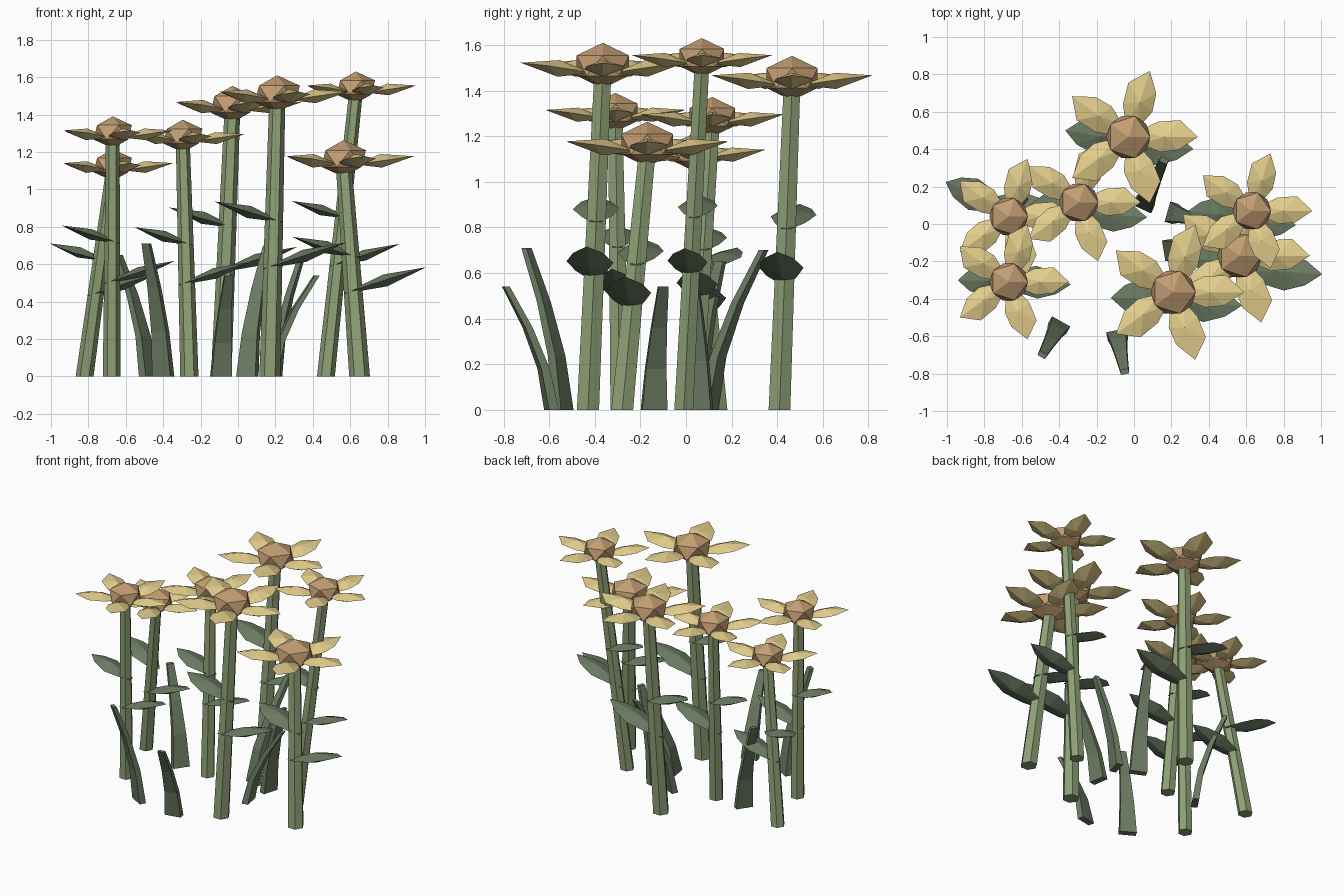
import bpy, bmesh, math
from mathutils import Vector, Matrix

if "Cube" in bpy.data.objects:
    bpy.data.objects.remove(bpy.data.objects["Cube"])


def material(name, rgb):
    m = bpy.data.materials.new(name)
    m.diffuse_color = (*rgb, 1)
    m.use_nodes = True
    m.node_tree.nodes["Principled BSDF"].inputs["Base Color"].default_value = m.diffuse_color
    return m


STEM = material("stem_green", (0.27, 0.35, 0.18))
LEAF = material("leaf_green", (0.15, 0.20, 0.125))
PETAL = material("petal_yellow", (0.76, 0.61, 0.26))
CENTRE = material("centre_tan", (0.54, 0.34, 0.17))


def finish(bm, name, mat):
    bmesh.ops.recalc_face_normals(bm, faces=bm.faces)
    me = bpy.data.meshes.new(name)
    bm.to_mesh(me)
    bm.free()
    me.materials.append(mat)
    bpy.context.collection.objects.link(bpy.data.objects.new(name, me))


def loft(bm, rings):
    """Skin a list of equal-length point rings and cap the ends."""
    vs = [[bm.verts.new(p) for p in ring] for ring in rings]
    n = len(vs[0])
    for a, b in zip(vs, vs[1:]):
        for i in range(n):
            bm.faces.new((a[i], a[(i + 1) % n], b[(i + 1) % n], b[i]))
    bm.faces.new(vs[0])
    bm.faces.new(vs[-1])


def blade(bm, mx, outline, ridge_x, thick):
    """Flat faceted outline with a raised ridge point above and below."""
    rim = [bm.verts.new(mx @ Vector((x, y, 0))) for x, y in outline]
    for h in (thick, -thick):
        ridge = bm.verts.new(mx @ Vector((ridge_x, 0, h)))
        for i in range(len(rim)):
            bm.faces.new((rim[i], rim[(i + 1) % len(rim)], ridge))


PETAL_SHAPE = [(.06, -.035), (.17, -.08), (.27, -.07), (.375, 0), (.28, .09), (.16, .082), (.06, .035)]
LEAF_SHAPE = [(0, -.02), (.25, -.07), (.55, -.1), (.8, -.065), (1, 0), (.8, .065), (.5, .1), (.2, .06), (0, .02)]


def add_petal(bm, origin, angle, s):
    mx = (Matrix.Translation(origin) @ Matrix.Rotation(angle, 4, 'Z')
          @ Matrix.Rotation(-math.radians(8), 4, 'Y') @ Matrix.Scale(s, 4))
    blade(bm, mx, PETAL_SHAPE, .2, .036)


def add_leaf(bm, a, b, s):
    x = (b - a).normalized()
    y = Vector((0, 0, 1)).cross(x).normalized()
    rot = Matrix((x, y, x.cross(y))).transposed().to_4x4()
    mx = Matrix.Translation(a) @ rot @ Matrix.Diagonal(((b - a).length, s, s, 1))
    blade(bm, mx, LEAF_SHAPE, .5, .033)


def flower(i, base, head, s, left_dy):
    base, head = Vector((*base, 0)), Vector(head)
    # six-sided tapered stem
    bm = bmesh.new()
    loft(bm, [[p + Vector((math.cos(k * math.pi / 3) * r, math.sin(k * math.pi / 3) * r, 0))
               for k in range(6)]
              for p, r in ((base, .055 * s), (head - Vector((0, 0, .03)), .042 * s))])
    finish(bm, f"stem_{i}", STEM)
    # left leaf high, right leaf low
    bm = bmesh.new()
    for f, inner, outer, dy, rise in ((.545, .05, -.31, left_dy, .11), (.38, -.05, .385, -.03, .14)):
        p = base.lerp(head, f)
        add_leaf(bm, p + Vector((inner * s, 0, 0)),
                 p + Vector((outer * s, dy * s, rise * s)), s)
    finish(bm, f"leaves_{i}", LEAF)
    # ring of five petals
    bm = bmesh.new()
    for k in range(5):
        add_petal(bm, head - Vector((0, 0, .04 * s)), k * math.tau / 5, s)
    finish(bm, f"petals_{i}", PETAL)
    # faceted flower centre
    bm = bmesh.new()
    bmesh.ops.create_icosphere(bm, subdivisions=1, radius=1,
                               matrix=Matrix.Translation(head) @ Matrix.Diagonal((.132 * s, .132 * s, .098 * s, 1)))
    finish(bm, f"flower_centre_{i}", CENTRE)


def grass(i, base, tip):
    # tapered box-section blade bending toward its tip
    base, tip = Vector((*base, 0)), Vector(tip)
    lean = Vector((tip.x - base.x, tip.y - base.y, 0))
    d = lean.normalized()
    side = Vector((-d.y, d.x, 0))
    rings = []
    for k in range(4):
        t = k / 3
        c = base + lean * t ** 1.6 + Vector((0, 0, tip.z * t))
        w, h = .056 * (1 - .6 * t), .022 * (1 - .4 * t)
        rings.append([c + side * w * u + d * h * v for u, v in ((-1, -1), (1, -1), (1, 1), (-1, 1))])
    bm = bmesh.new()
    loft(bm, rings)
    finish(bm, f"grass_blade_{i}", LEAF)


# stem foot, head centre, size, sideways swing of the left leaf
FLOWERS = [
    ((-.09, .41), (-.03, .465, 1.455), 1.0, .06),
    ((-.82, .14), (-.67, .04, 1.13), .87, .16),
    ((-.26, .03), (-.295, .115, 1.285), .89, .03),
    ((-.675, -.29), (-.67, -.31, 1.305), .87, 0),
    ((.47, -.01), (.63, .07, 1.545), .87, .04),
    ((.65, -.28), (.565, -.17, 1.165), 1.01, .04),
    ((.17, -.43), (.21, -.365, 1.51), 1.02, 0),
]
for n, args in enumerate(FLOWERS, 1):
    flower(n, *args)

# grass blades between the stems
BLADES = [
    ((-.48, .04), (-.64, .15, .65)),
    ((-.40, -.54), (-.49, -.70, .71)),
    ((-.09, -.59), (-.05, -.79, .54)),
    ((.05, .1), (.16, .34, .70)),
    ((.18, -.14), (.42, -.1, .54)),
    ((.2, .06), (.34, .02, .64)),
]
for n, args in enumerate(BLADES, 1):
    grass(n, *args)
